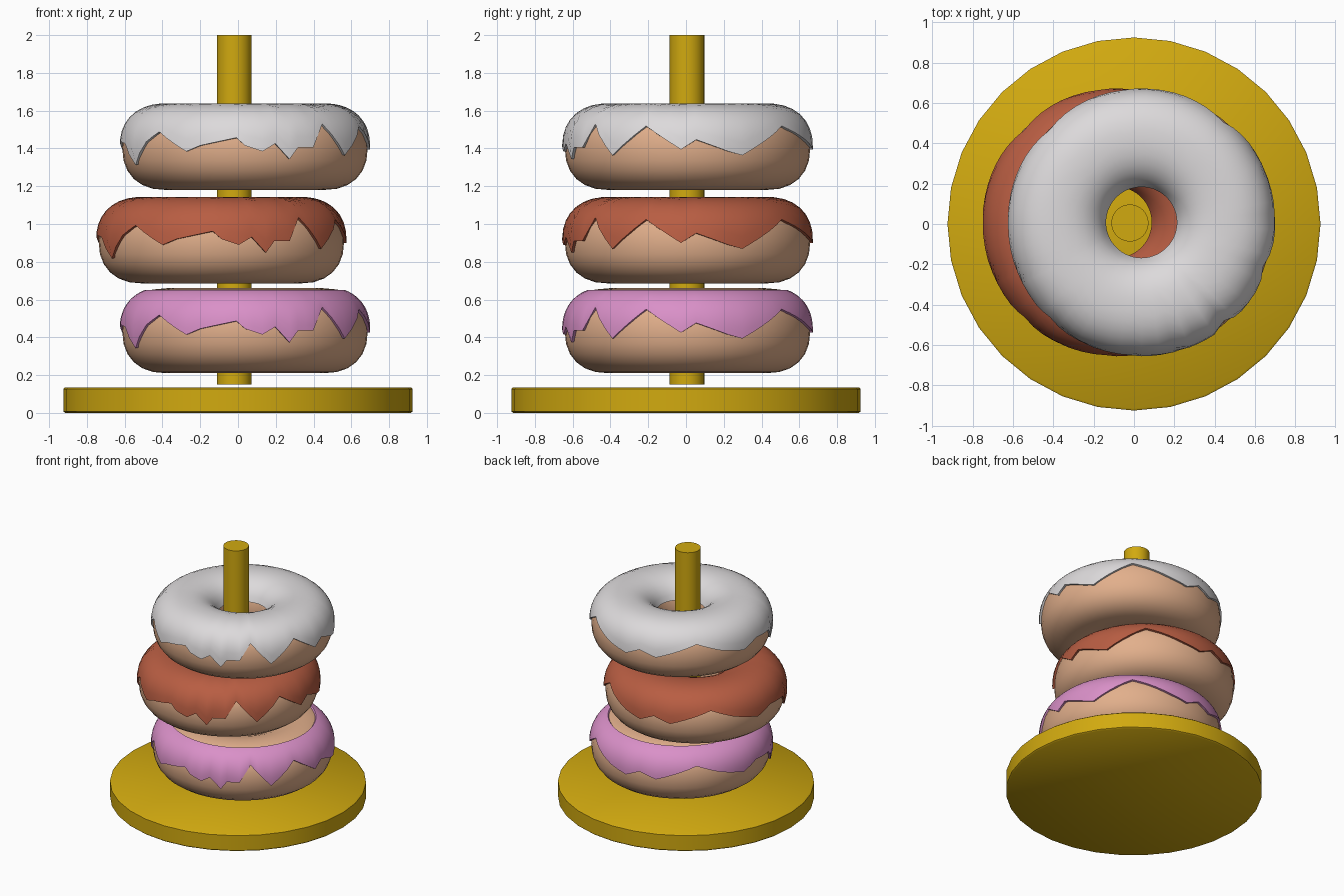
import bpy, bmesh
from math import sin, cos, pi, radians, degrees, asin

cube = bpy.data.objects.get("Cube")
if cube:
    bpy.data.objects.remove(cube)


def material(name, rgb):
    m = bpy.data.materials.new(name)
    m.use_nodes = True
    m.diffuse_color = (*rgb, 1)
    m.node_tree.nodes["Principled BSDF"].inputs["Base Color"].default_value = (*rgb, 1)
    return m


GOLD = material("gold", (0.64, 0.40, 0.005))
DOUGH = material("dough", (0.76, 0.43, 0.26))
WHITE = material("white_icing", (0.72, 0.70, 0.71))
BROWN = material("chocolate_icing", (0.48, 0.11, 0.055))
PINK = material("pink_icing", (0.70, 0.28, 0.58))


def grid_object(name, columns, mat, location, wrap_rows=False, caps=False, smooth_angle=180):
    """Skin a closed ring of columns, each a list of points."""
    bm = bmesh.new()
    cols = [[bm.verts.new(p) for p in col] for col in columns]
    rows = len(cols[0])
    for i, a in enumerate(cols):
        b = cols[(i + 1) % len(cols)]
        for j in range(rows if wrap_rows else rows - 1):
            k = (j + 1) % rows
            bm.faces.new((a[j], b[j], b[k], a[k]))
    if caps:
        for j in (0, -1):
            bm.faces.new([c[j] for c in cols])
    bmesh.ops.recalc_face_normals(bm, faces=bm.faces)
    mesh = bpy.data.meshes.new(name)
    bm.to_mesh(mesh)
    bm.free()
    mesh.materials.append(mat)
    obj = bpy.data.objects.new(name, mesh)
    obj.location = location
    bpy.context.collection.objects.link(obj)
    bpy.ops.object.select_all(action="DESELECT")
    obj.select_set(True)
    bpy.context.view_layer.objects.active = obj
    bpy.ops.object.shade_smooth_by_angle(angle=radians(smooth_angle))
    return obj


def lathe(name, profile, sides, mat, location, smooth_angle):
    cols = [[(r * cos(2 * pi * i / sides), r * sin(2 * pi * i / sides), z) for r, z in profile]
            for i in range(sides)]
    return grid_object(name, cols, mat, location, caps=True, smooth_angle=smooth_angle)


# Plate and pole
lathe("base_plate", [(0.915, 0), (0.925, 0.008), (0.925, 0.127), (0.915, 0.135)],
      32, GOLD, (0, 0, 0), 50)
lathe("pole", [(0.092, 0.15), (0.092, 2.0)], 32, GOLD, (-0.02, 0.005, 0), 40)

# Doughnut cross-section: slightly squared ellipse
MAJOR, WIDE, TALL, SQUARE = 0.415, 0.235, 0.225, 0.87


def ring_point(az, t, grow=0.0):
    c, s = cos(t), sin(t)
    x = abs(c) ** SQUARE * (1 if c > 0 else -1)
    z = abs(s) ** SQUARE * (1 if s > 0 else -1)
    r = MAJOR + (WIDE + grow) * x
    return (r * cos(az), r * sin(az), (TALL + grow * 0.6) * z)


# Icing edge: azimuth in degrees and height in hundredths above the ring middle
DRIPS = [(-180, 4), (-163, 2), (-153, -9), (-142, 3), (-134, 8), (-123, 1), (-118, -2),
         (-111, 1), (-94, 5), (-90, 1), (-82, -2), (-76, 2), (-69, -6), (-65, 0),
         (-57, 0), (-50, 12), (-37, -4), (-20, 11), (-3, -1), (4, 4), (19, -2),
         (26, -4), (51, 11), (76, 2), (88, -1), (98, 4), (109, 0), (135, 10),
         (150, 4), (168, -1), (180, 4)]


def icing_columns(inner_deg, steps=14):
    cols = []
    for (a0, h0), (a1, h1) in zip(DRIPS, DRIPS[1:]):
        parts = max(1, round((a1 - a0) / 5))
        for p in range(parts):
            f = p / parts
            az = radians(a0 + (a1 - a0) * f)
            h = (h0 + (h1 - h0) * f) / 100 / TALL
            outer = asin(abs(h) ** (1 / SQUARE)) * (1 if h > 0 else -1)
            inner = radians(inner_deg)
            col = [ring_point(az, inner, -0.01)]
            for j in range(steps + 1):
                t = inner + (outer - inner) * j / steps
                col.append(ring_point(az, t, 0.014))
            col.append(ring_point(az, outer, -0.01))
            cols.append(col)
    return cols


def doughnut(name, x, z, icing, inner_deg):
    loc = (x, 0.008, z)
    cols = [[ring_point(2 * pi * i / 48, 2 * pi * j / 24) for j in range(24)] for i in range(48)]
    grid_object(name + "_dough", cols, DOUGH, loc, wrap_rows=True)
    grid_object(name + "_icing", icing_columns(inner_deg), icing, loc, smooth_angle=60)


doughnut("bottom_doughnut", 0.037, 0.435, PINK, 66)
doughnut("middle_doughnut", -0.088, 0.91, BROWN, 163)
doughnut("top_doughnut", 0.037, 1.405, WHITE, 163)
